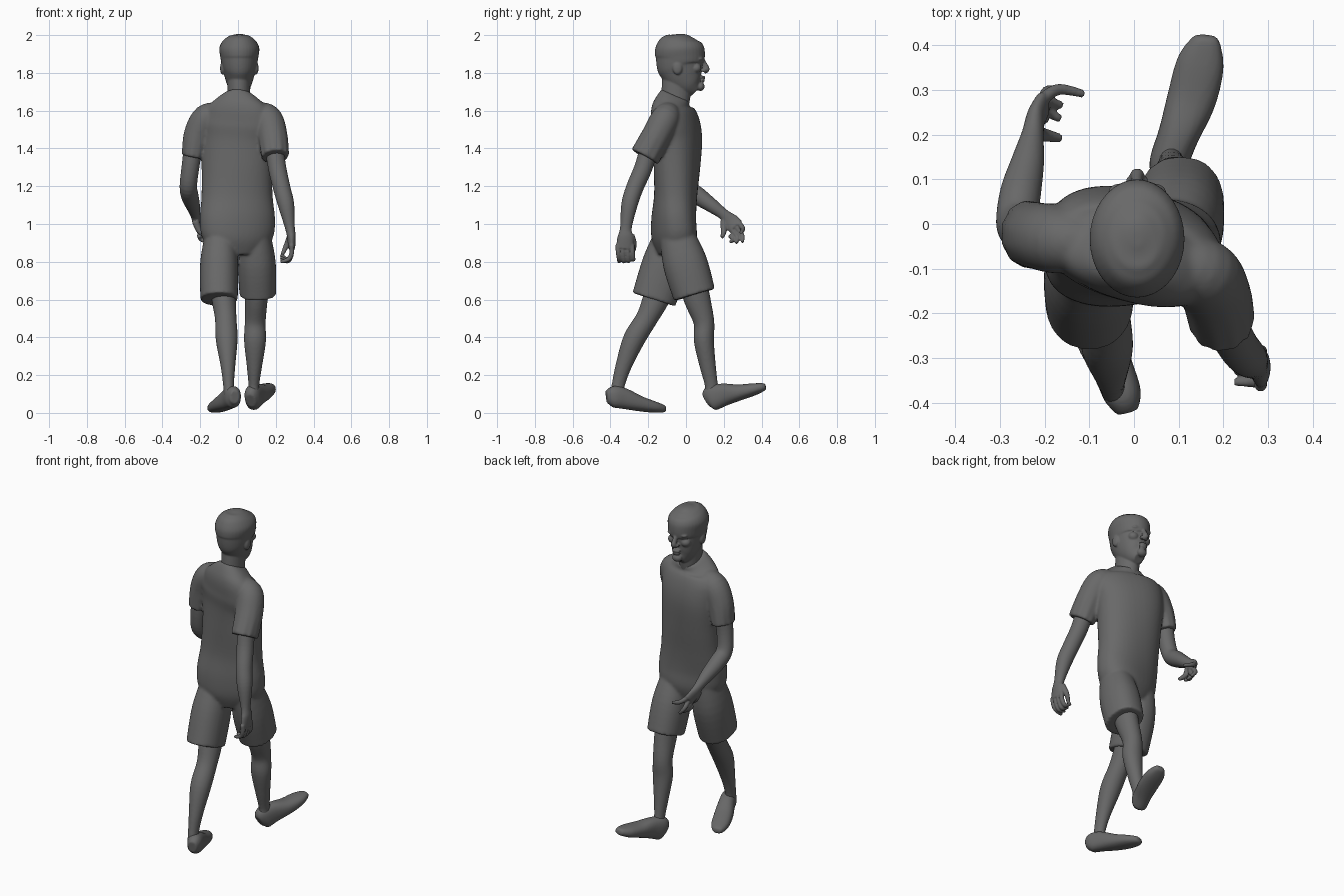
import bpy, bmesh, math
from mathutils import Vector, Matrix

grey = bpy.data.materials.new("dark_grey")
grey.diffuse_color = (.14, .14, .14, 1)


def spline(rows, steps=5):
    """Catmull-Rom interpolation of section rows."""
    out = []
    for i in range(len(rows) - 1):
        a, b, c, d = (rows[max(0, min(len(rows) - 1, i + k))] for k in (-1, 0, 1, 2))
        for s in range(steps):
            t = s / steps
            out.append([0.5 * (2 * q + (r - p) * t + (2 * p - 5 * q + 4 * r - u) * t * t
                               + (3 * q - p - 3 * r + u) * t ** 3)
                        for p, q, r, u in zip(a, b, c, d)])
    return out + [list(rows[-1])]


def tube(bm, rows, side=(1, 0, 0), n=28, square=1.0, ripple=0.0):
    """Closed loft; each row is x, y, z, side radius, depth radius, yaw."""
    rows = [list(r) + [r[-1]] * (len(r) == 4) for r in rows]
    rows = spline([r + [0] * (6 - len(r)) for r in rows])
    pts = [Vector(r[:3]) for r in rows]
    rings = []
    for i, r in enumerate(rows):
        t = (pts[min(i + 1, len(pts) - 1)] - pts[max(i - 1, 0)]).normalized()
        s = Matrix.Rotation(math.radians(r[5]), 3, 'Z') @ Vector(side)
        s = (s - t * s.dot(t)).normalized()
        f = t.cross(s)
        ring = []
        for k in range(n):
            ang = 2 * math.pi * k / n
            c, w = math.cos(ang), math.sin(ang)
            c = math.copysign(abs(c) ** square, c)
            w = math.copysign(abs(w) ** square, w)
            g = 1 + ripple * math.cos(11 * ang) * (i / len(rows)) ** 4
            ring.append(bm.verts.new(pts[i] + (s * c * r[3] + f * w * r[4]) * g))
        rings.append(ring)
    for a, b in zip(rings, rings[1:]):
        for k in range(n):
            bm.faces.new((a[k], a[(k + 1) % n], b[(k + 1) % n], b[k]))
    bm.faces.new(rings[0][::-1])
    bm.faces.new(rings[-1])


def ball(bm, loc, size):
    m = Matrix.Translation(loc) @ Matrix.Diagonal((*size, 1))
    bmesh.ops.create_uvsphere(bm, u_segments=20, v_segments=12, radius=1, matrix=m)


def finish(bm, name, voxel, smooth=3):
    """Fuse overlapping volumes into one smooth skin."""
    bmesh.ops.recalc_face_normals(bm, faces=bm.faces)
    me = bpy.data.meshes.new(name)
    bm.to_mesh(me)
    bm.free()
    me.materials.append(grey)
    ob = bpy.data.objects.new(name, me)
    bpy.context.collection.objects.link(ob)
    rm = ob.modifiers.new("fuse", 'REMESH')
    rm.mode, rm.voxel_size, rm.use_smooth_shade = 'VOXEL', voxel, True
    sm = ob.modifiers.new("soften", 'SMOOTH')
    sm.factor, sm.iterations = 0.5, smooth
    return ob


# Clothing: twisted torso, two sleeves, two shorts legs
bm = bmesh.new()
tube(bm, [(0, -.06, .84, .11, .085, 12), (0, -.062, .92, .185, .112, 12),
          (-.003, -.065, 1.02, .2, .115, 8), (-.005, -.055, 1.15, .188, .114, 0),
          (-.005, -.048, 1.3, .188, .12, -8), (-.005, -.045, 1.45, .195, .122, -14),
          (0, -.06, 1.54, .205, .117, -16), (0, -.075, 1.605, .18, .1, -16),
          (.002, -.07, 1.645, .13, .09, -12), (.005, -.055, 1.683, .07, .08, 0)],
     n=40, square=.88)
tube(bm, [(.09, -.085, 1.59, .055), (.155, -.108, 1.56, .076), (.183, -.155, 1.47, .078),
          (.197, -.218, 1.355, .073, .08)], n=66, ripple=.05)
tube(bm, [(-.09, -.045, 1.59, .055), (-.165, -.035, 1.56, .076), (-.213, -.027, 1.47, .075),
          (-.239, -.022, 1.355, .06, .075)], n=66, ripple=.05)
tube(bm, [(.09, -.06, .98, .075, .085), (.099, -.007, .8, .1, .117),
          (.105, .045, .625, .097, .113)], square=.9)
tube(bm, [(-.09, -.065, .98, .075, .085), (-.1, -.108, .8, .1, .12),
          (-.1, -.17, .6, .099, .119)], square=.9)
finish(bm, "shirt_and_shorts", .008, 7)

# Head, neck and face
bm = bmesh.new()
prof = [(1.703, .02, .085, .03), (1.735, -.05, .094, .06), (1.78, -.11, .096, .077),
        (1.83, -.148, .092, .088), (1.853, -.157, .09, .095), (1.885, -.163, .1, .101),
        (1.93, -.164, .096, .106), (1.965, -.147, .077, .091), (1.988, -.115, .048, .066),
        (1.999, -.085, .02, .042), (2.006, -.05, -.015, .012)]
cx = .007
tube(bm, [(cx, (a + b) / 2, z, w, (b - a) / 2) for z, a, b, w in prof], n=36)
tube(bm, [(.005, -.06, 1.6, .06, .07), (.005, -.052, 1.7, .06, .078),
          (.005, -.045, 1.82, .062, .077)])
tube(bm, [(cx, .083, 1.875, .01, .012), (cx, .1, 1.84, .013, .015),
          (cx, .11, 1.818, .016, .015), (cx, .095, 1.804, .014, .01)])
for s in (-1, 1):
    ball(bm, (cx + s * .034, .074, 1.874), (.032, .018, .01))
    ball(bm, (cx + s * .033, .069, 1.853), (.014, .012, .008))
    ball(bm, (cx + s * .014, .096, 1.813), (.012, .013, .01))
    ball(bm, (cx + s * .042, .054, 1.825), (.03, .028, .026))
    ball(bm, (cx + s * .088, -.045, 1.825), (.014, .026, .035))
ball(bm, (cx, .088, 1.776), (.027, .015, .009))
ball(bm, (cx, .085, 1.76), (.024, .015, .01))
ball(bm, (cx, .076, 1.728), (.03, .023, .024))
finish(bm, "head", .0042, 8)

# Right arm, swung back, with hand
bm = bmesh.new()
tube(bm, [(.19, -.19, 1.42, .05), (.207, -.225, 1.3, .048), (.232, -.272, 1.19, .046),
          (.255, -.3, 1.1, .043), (.275, -.318, .98, .026, .031), (.283, -.32, .93, .023, .043),
          (.284, -.325, .87, .018, .046)])
for k in range(4):
    y = -.362 + k * .025
    tube(bm, [(.283, y, .89, .014), (.284, y + .004, .845, .013),
              (.265, y + .008, .8 + abs(k - 1.5) * .008, .012),
              (.225, y + .008, .8 + k * .012, .009)], side=(0, 1, 0), n=12)
tube(bm, [(.278, -.29, .94, .018), (.258, -.275, .89, .015), (.235, -.285, .84, .01)], n=12)
finish(bm, "right_arm", .0045, 3)

# Left arm, bent forward, with hand
bm = bmesh.new()
tube(bm, [(-.235, -.02, 1.42, .05), (-.252, -.018, 1.3, .047), (-.263, .005, 1.2, .046),
          (-.254, .07, 1.145, .046), (-.238, .14, 1.095, .037), (-.227, .2, 1.05, .025, .03),
          (-.22, .235, 1.015, .021, .043), (-.205, .265, .985, .018, .043)])
for k, tip in enumerate([(-.112, .291, .955), (-.165, .298, .905), (-.162, .265, .9),
                         (-.165, .235, .905)]):
    b = Vector((-.205, .28 - k * .016, 1.005 - k * .021))
    m = b.lerp(Vector(tip), .5) + Vector((-.01, .016, -.004))
    tube(bm, [(*b, .014), (*m, .013), (*tip, .009)], side=(0, 0, 1), n=12)
tube(bm, [(-.225, .2, 1.015, .02), (-.205, .2, .965, .016), (-.165, .192, .93, .01)], n=12)
finish(bm, "left_arm", .0045, 3)

# Right leg and shoe, heel striking in front
bm = bmesh.new()
tube(bm, [(.1, .02, .75, .07, .08), (.097, .06, .6, .06, .07), (.091, .095, .48, .055, .055),
          (.09, .095, .38, .058, .053), (.087, .115, .25, .041, .043),
          (.084, .134, .15, .029, .035), (.083, .14, .09, .03, .04)])
finish(bm, "right_leg", .007)
bm = bmesh.new()
tube(bm, [(.068, .108, .063, .025, .038), (.076, .135, .078, .042, .067),
          (.1, .2, .096, .046, .06), (.129, .28, .108, .055, .043),
          (.149, .36, .125, .053, .032), (.162, .411, .138, .032, .02),
          (.164, .422, .141, .015, .01)], side=(.94, -.34, 0), square=.85)
finish(bm, "right_shoe", .006)

# Left leg and shoe, trailing behind
bm = bmesh.new()
tube(bm, [(-.09, -.1, .75, .07, .08), (-.075, -.16, .6, .064, .07), (-.065, -.208, .5, .057, .058),
          (-.06, -.275, .39, .058, .058), (-.053, -.33, .25, .039, .043),
          (-.05, -.358, .15, .029, .035), (-.045, -.368, .09, .03, .038)])
finish(bm, "left_leg", .007)
bm = bmesh.new()
tube(bm, [(-.016, -.42, .083, .025, .034), (-.025, -.385, .086, .042, .056),
          (-.045, -.33, .076, .046, .055), (-.08, -.25, .05, .053, .041),
          (-.112, -.17, .031, .05, .03), (-.132, -.12, .022, .032, .02),
          (-.136, -.108, .021, .015, .01)], side=(.91, .41, 0), square=.85)
finish(bm, "left_shoe", .006)
